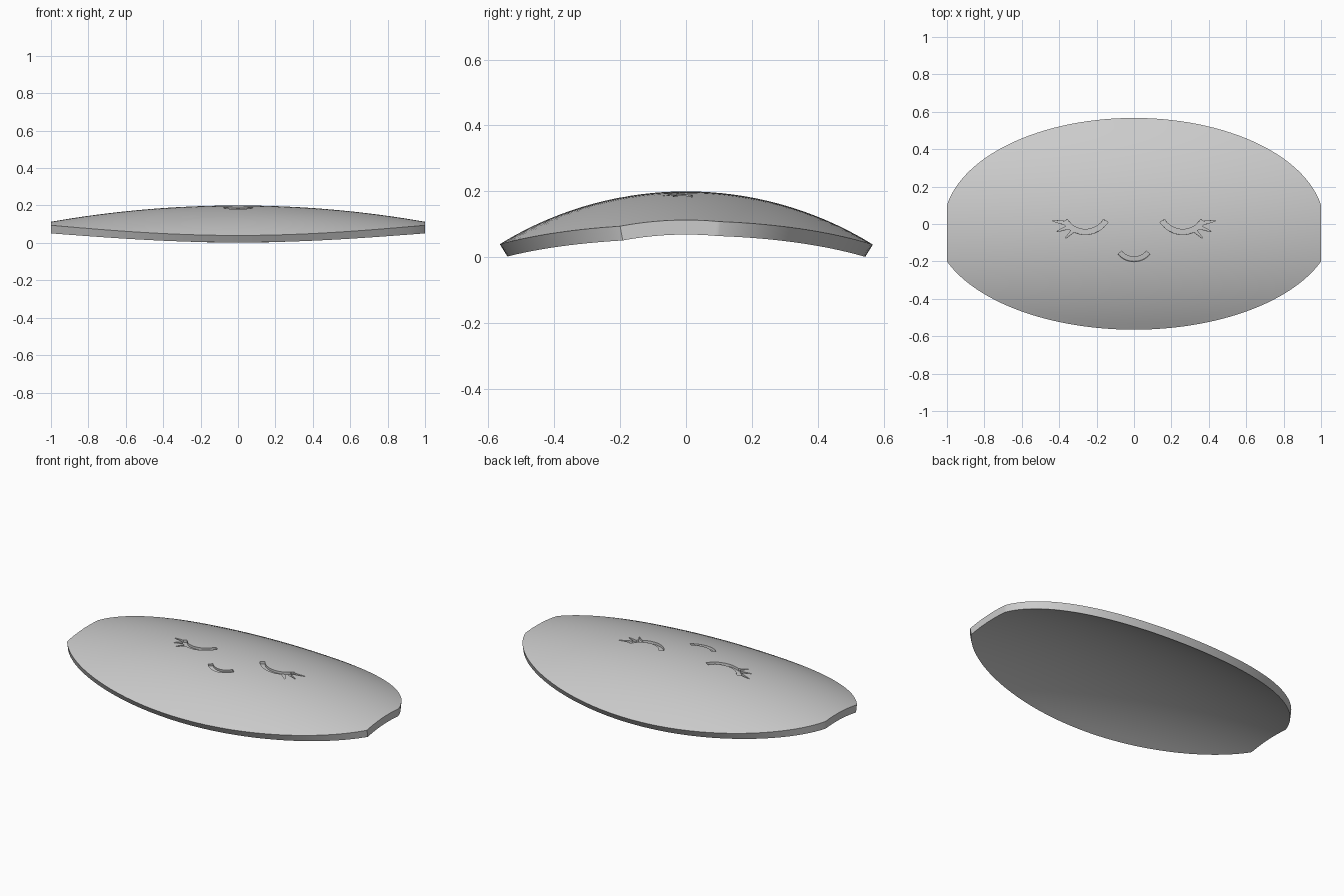
import bpy, bmesh, math
from mathutils import Vector

old = bpy.data.objects.get("Cube")
if old:
    bpy.data.objects.remove(old)

THICK = 0.044
R_SIDE, R_LONG = 1.077, 5.79   # bending radii across and along the plate
DEPTH = 0.014

grey = bpy.data.materials.new("plain_grey")
grey.use_nodes = True
grey.diffuse_color = (0.6, 0.6, 0.6, 1)
grey.node_tree.nodes["Principled BSDF"].inputs["Base Color"].default_value = grey.diffuse_color


def drop(v, r):
    return r - math.sqrt(r * r - v * v)


def surface(x, y, depth=0.0):
    """Point on the domed top, moved inward along the crosswise normal."""
    z = 0.2 - drop(x, R_LONG) - drop(y, R_SIDE)
    slope = y / R_SIDE
    return Vector((x, y - depth * slope, z - depth * math.sqrt(1 - slope * slope)))


def rim(x, height, end):
    """Half outline: an oval reaching `height` in the middle and `end` at the clipped tips."""
    return height * math.sqrt(1 - x * x * (1 - (end / height) ** 2))


def sheet_solid(name, columns, top, bottom):
    """Closed solid from columns of (x, y) points, between two depths."""
    bm = bmesh.new()
    layers = [[[bm.verts.new(surface(x, y, d)) for x, y in col] for col in columns]
              for d in (top, bottom)]
    n, m = len(columns), len(columns[0])
    for grid in layers:
        for i in range(n - 1):
            for j in range(m - 1):
                bm.faces.new((grid[i][j], grid[i + 1][j], grid[i + 1][j + 1], grid[i][j + 1]))
    loop = [(i, 0) for i in range(n)] + [(n - 1, j) for j in range(1, m)]
    loop += [(i, m - 1) for i in range(n - 2, -1, -1)] + [(0, j) for j in range(m - 2, 0, -1)]
    for (a, b), (c, d) in zip(loop, loop[1:] + loop[:1]):
        bm.faces.new((layers[0][a][b], layers[0][c][d], layers[1][c][d], layers[1][a][b]))
    bmesh.ops.recalc_face_normals(bm, faces=bm.faces)
    mesh = bpy.data.meshes.new(name)
    bm.to_mesh(mesh)
    bm.free()
    mesh.materials.append(grey)
    obj = bpy.data.objects.new(name, mesh)
    bpy.context.collection.objects.link(obj)
    return obj


# Curved oval plate with straight clipped tips
columns = []
for i in range(65):
    x = -math.cos(math.pi * i / 64)
    back, front = rim(x, 0.567, 0.1), -rim(x, 0.565, 0.2)
    columns.append([(x, front + (back - front) * j / 32) for j in range(33)])
plate = sheet_solid("face_plate", columns, 0, THICK)


def engrave(name, stations, depth):
    """Cut a strip, given as pairs of edge points, into the top of the plate."""
    cols = [[a, ((a[0] + b[0]) / 2, (a[1] + b[1]) / 2), b] for a, b in stations]
    cutter = sheet_solid(name, cols, -0.03, depth)
    cutter.hide_render = True
    mod = plate.modifiers.new(name, "BOOLEAN")
    mod.operation, mod.solver, mod.object = "DIFFERENCE", "EXACT", cutter
    bpy.context.view_layer.objects.active = plate
    bpy.ops.object.modifier_apply(modifier=name)
    bpy.data.objects.remove(cutter)


def arc_strip(cx, cy, radius, width, start, end):
    out = []
    for i in range(17):
        a = math.radians(start + (end - start) * i / 16)
        out.append([(cx + r * math.cos(a), cy + r * math.sin(a)) for r in (radius - width, radius)])
    return out


# Closed eyelids with three tapered lashes each
LASHES = [((0.345, 0.0), (0.435, 0.018)), ((0.335, -0.01), (0.41, -0.04)),
          ((0.315, -0.025), (0.365, -0.075))]
for side, label in ((1, "left"), (-1, "right")):
    lid = [[(side * x, y) for x, y in pair]
           for pair in arc_strip(0.26, 0.085, 0.142, 0.028, 212, 328)]
    engrave(label + "_eyelid", lid, DEPTH)
    for k, (root, tip) in enumerate(LASHES):
        a, b = Vector(root), Vector(tip)
        across = (b - a).orthogonal().normalized()
        lash = []
        for p, w in ((a, 0.012), (b, 0.002)):
            lash.append([(side * q.x, q.y) for q in (p - across * w, p + across * w)])
        engrave(f"{label}_lash_{k}", lash, DEPTH - 0.001)

# Smiling mouth
engrave("mouth", arc_strip(0, -0.09, 0.112, 0.026, 220, 320), DEPTH)

bpy.ops.object.select_all(action="DESELECT")
plate.select_set(True)
bpy.context.view_layer.objects.active = plate
bpy.ops.object.shade_smooth_by_angle(angle=math.radians(30))
